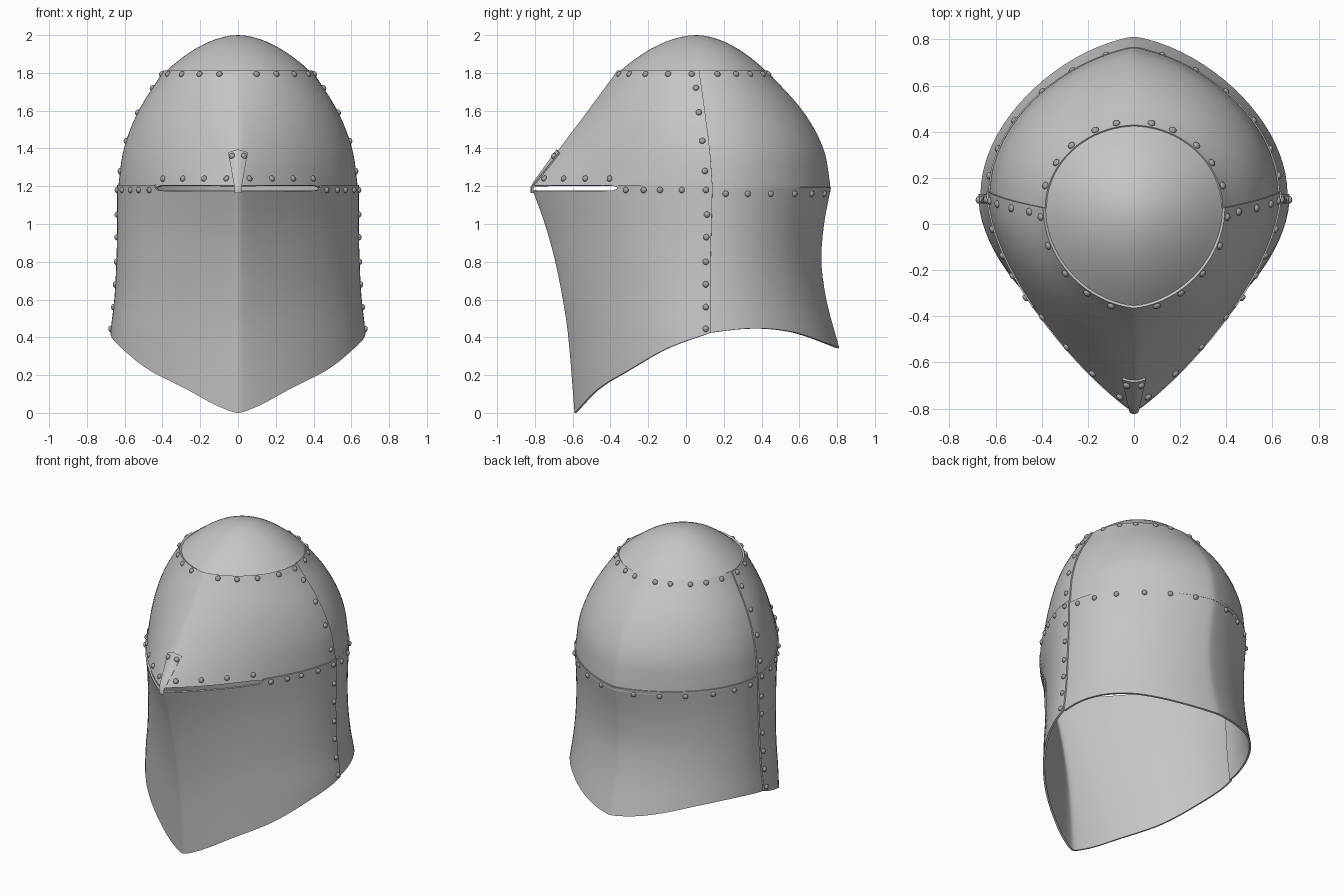
import bpy, bmesh
from math import sin, cos, asin, radians, pi
from mathutils import Vector

if "Cube" in bpy.data.objects:
    bpy.data.objects.remove(bpy.data.objects["Cube"])


def material(name, value):
    m = bpy.data.materials.new(name)
    m.use_nodes = True
    col = (value, value, value, 1)
    m.diffuse_color = col
    m.node_tree.nodes["Principled BSDF"].inputs["Base Color"].default_value = col
    return m


steel = material("steel grey", 0.56)
rivet_steel = material("rivet steel", 0.37)

# Sections: z, front y, back y, half width, seam y, front roundness, back roundness
LOWER = [(0, -.58, .91, .685, .13, .68, .84), (.42, -.615, .789, .665, .13, .63, .84),
         (.6, -.642, .742, .645, .13, .6, .84), (.8, -.682, .716, .634, .13, .57, .83),
         (1, -.737, .73, .63, .135, .53, .81), (1.2, -.81, .768, .63, .14, .5, .8)]
UPPER = [(1.2, -.808, .77, .63, .14, .5, .8), (1.4, -.665, .732, .6, .125, .6, .85),
         (1.6, -.515, .622, .522, .1, .75, .9), (1.81, -.36, .434, .39, .07, .9, .97)]
FRONT_EDGE = [(-.58, 0), (-.46, .125), (-.3, .225), (-.1, .34), (.13, .425)]
BACK_EDGE = [(.13, .425), (.3, .445), (.45, .445), (.6, .42), (.81, .345)]
SOFT = .03  # rounding of the front and back ridges


def curve(rows, t):
    """Smooth cubic interpolation through rows keyed by their first entry."""
    t = min(max(t, rows[0][0]), rows[-1][0])
    i = 0
    while i < len(rows) - 2 and t > rows[i + 1][0]:
        i += 1

    def slope(j, c):
        a, b = rows[max(j - 1, 0)], rows[min(j + 1, len(rows) - 1)]
        return (b[c] - a[c]) / (b[0] - a[0])
    p, q = rows[i], rows[i + 1]
    h = q[0] - p[0]
    u = (t - p[0]) / h
    return [(1 + 2 * u) * (1 - u) ** 2 * p[c] + u * (1 - u) ** 2 * h * slope(i, c)
            + u * u * (3 - 2 * u) * q[c] - u * u * (1 - u) * h * slope(i + 1, c)
            for c in range(1, len(p))]


def surf(table, front, a, z, off=0):
    """Point on the shell: a is 0 at the ridge and +-90 degrees at the side seams."""
    yf, yb, w, ys, kf, kb = curve(table, z)
    depth, k = (yf - off - ys, kf) if front else (yb + off - ys, kb)
    s = sin(a)
    ridge = 1 - ((s * s + SOFT ** 2) ** .5 - SOFT) / ((1 + SOFT ** 2) ** .5 - SOFT)
    return Vector(((w + off) * s, ys + depth * (k * cos(a) + (1 - k) * ridge), z))


def bottom(front, a):
    z = .4
    for _ in range(12):
        z = curve(FRONT_EDGE if front else BACK_EDGE, surf(LOWER, front, a, z).y)[0]
    return z


def finish(ob, mat, angle=45):
    ob.data.materials.append(mat)
    bpy.ops.object.select_all(action='DESELECT')
    ob.select_set(True)
    bpy.context.view_layer.objects.active = ob
    for mod in list(ob.modifiers):
        bpy.ops.object.modifier_apply(modifier=mod.name)
    bpy.ops.object.shade_smooth_by_angle(angle=radians(angle))


def new_object(name, bm):
    me = bpy.data.meshes.new(name)
    bm.to_mesh(me)
    bm.free()
    ob = bpy.data.objects.new(name, me)
    bpy.context.collection.objects.link(ob)
    return ob


def sheet(name, columns, rows, point, thick=.012):
    """Metal sheet from point(column, 0..1), thickened inwards."""
    bm = bmesh.new()
    grid = [[bm.verts.new(point(c, r / rows)) for r in range(rows + 1)] for c in columns]
    for g, h in zip(grid, grid[1:]):
        for r in range(rows):
            bm.faces.new((g[r], h[r], h[r + 1], g[r + 1]))
    bmesh.ops.remove_doubles(bm, verts=bm.verts, dist=1e-5)
    bm.normal_update()
    mid = Vector((0, 0, 1))
    if sum(f.normal.dot(f.calc_center_median() - mid) for f in bm.faces) < 0:
        bmesh.ops.reverse_faces(bm, faces=bm.faces)
    ob = new_object(name, bm)
    mod = ob.modifiers.new("thickness", 'SOLIDIFY')
    mod.thickness, mod.offset = thick, -1
    finish(ob, steel)


# Column angles, with extra ones at the ridge and the rounded ends of the eye slit
SLIT_X, SLIT_Z = .435, 1.19
half = [pi / 2 * i / 20 for i in range(1, 21)] + [.012, .028, .048]
half += [asin((SLIT_X + d) / .635) for d in (-.02, -.008, -.002, 0, .003)]
angles = sorted([-a for a in half] + [0] + half)


def slit_gap(a):
    d = SLIT_X - .635 * abs(sin(a))
    return None if d < -.001 else .015 * min(1, max(d, 0) / .03) ** .5


def front_top(a):
    gap = slit_gap(a)
    return 1.206 if gap is None else SLIT_Z - gap


def brow_bottom(a):
    gap = slit_gap(a)
    return 1.17 if gap is None else SLIT_Z + gap


def plate(name, table, front, low, high, off):
    def point(a, v):
        z0, z1 = low(a), high(a)
        return surf(table, front, a, z0 + (z1 - z0) * v, off)
    sheet(name, angles, 16, point)


# Four overlapping wall plates
plate("face_plate", LOWER, True, lambda a: bottom(True, a), front_top, .01)
plate("neck_plate", LOWER, False, lambda a: bottom(False, a), lambda a: 1.194, .001)
plate("brow_plate", UPPER, True, brow_bottom, lambda a: 1.813, .004)
plate("rear_skull_plate", UPPER, False, lambda a: 1.17, lambda a: 1.813, -.005)


# Domed crown
def crown_point(a, v):
    front = cos(a) >= 0
    p = surf(UPPER, front, a if front else pi - a, 1.81, -.006)
    s = 1 - v
    return Vector((p.x * s, .055 + (p.y - .055) * s, 1.806 + .194 * (1 - s ** 1.85)))


sheet("crown", [2 * pi * i / 48 for i in range(49)], 10, crown_point)


# Nose strap that bridges the slit and flares upwards
def strap_point(c, v):
    z = 1.165 + (.23 - .015 * abs(c)) * v
    x = c * (.018 + .034 * max(0, (z - 1.19) / .2))
    return surf(UPPER, True, asin(x / curve(UPPER, z)[2]), z, .016)


sheet("nose_strap", [i / 4 for i in range(-4, 5)], 8, strap_point)


# Rivets: plate name, table, front, offset, list of (angle, height)
def row(z, degrees):
    return [(d, z) for d in degrees]


def seam(d, heights):
    return [(d, z) for z in heights]


RIVETS = [
    ("crown_front", UPPER, True, .004, row(1.793, (14, 30, 47, 66, 84))),
    ("crown_rear", UPPER, False, -.005, row(1.793, (11, 25, 43, 58, 75))),
    ("brow", UPPER, True, .004, row(1.24, (5.5, 16.5, 27.5, 39))),
    ("brow_seam", UPPER, True, .004, seam(86, (1.72, 1.59, 1.44, 1.28))),
    ("face_top", LOWER, True, .01, row(1.18, (47, 55, 62.5, 73, 86))),
    ("face_seam", LOWER, True, .01, seam(87, (1.05, .93, .8, .68, .56, .445))),
    ("neck_top", LOWER, False, .001, row(1.16, (11, 25, 39, 55, 69, 82))),
    ("strap", UPPER, True, .016, [(2.9, 1.36)]),
]
for name, table, front, off, spots in RIVETS:
    bm = bmesh.new()
    for degrees, z in spots:
        for side in (-1, 1):
            a = radians(degrees) * side
            p = surf(table, front, a, z, off)
            da = surf(table, front, a + .01 * side, z, off) - p
            dz = surf(table, front, a, z - .01, off) - p
            n = da.cross(dz).normalized()
            if n.dot(p - Vector((0, 0, 1))) < 0:
                n.negate()
            turn = n.to_track_quat('Z', 'Y').to_matrix().to_4x4()
            made = bmesh.ops.create_uvsphere(bm, u_segments=12, v_segments=8, radius=.0165)
            bmesh.ops.scale(bm, vec=(1, 1, .75), verts=made["verts"])
            bmesh.ops.transform(bm, matrix=turn, verts=made["verts"])
            bmesh.ops.translate(bm, vec=p + n * .002, verts=made["verts"])
    finish(new_object(name + "_rivets", bm), rivet_steel, 60)
